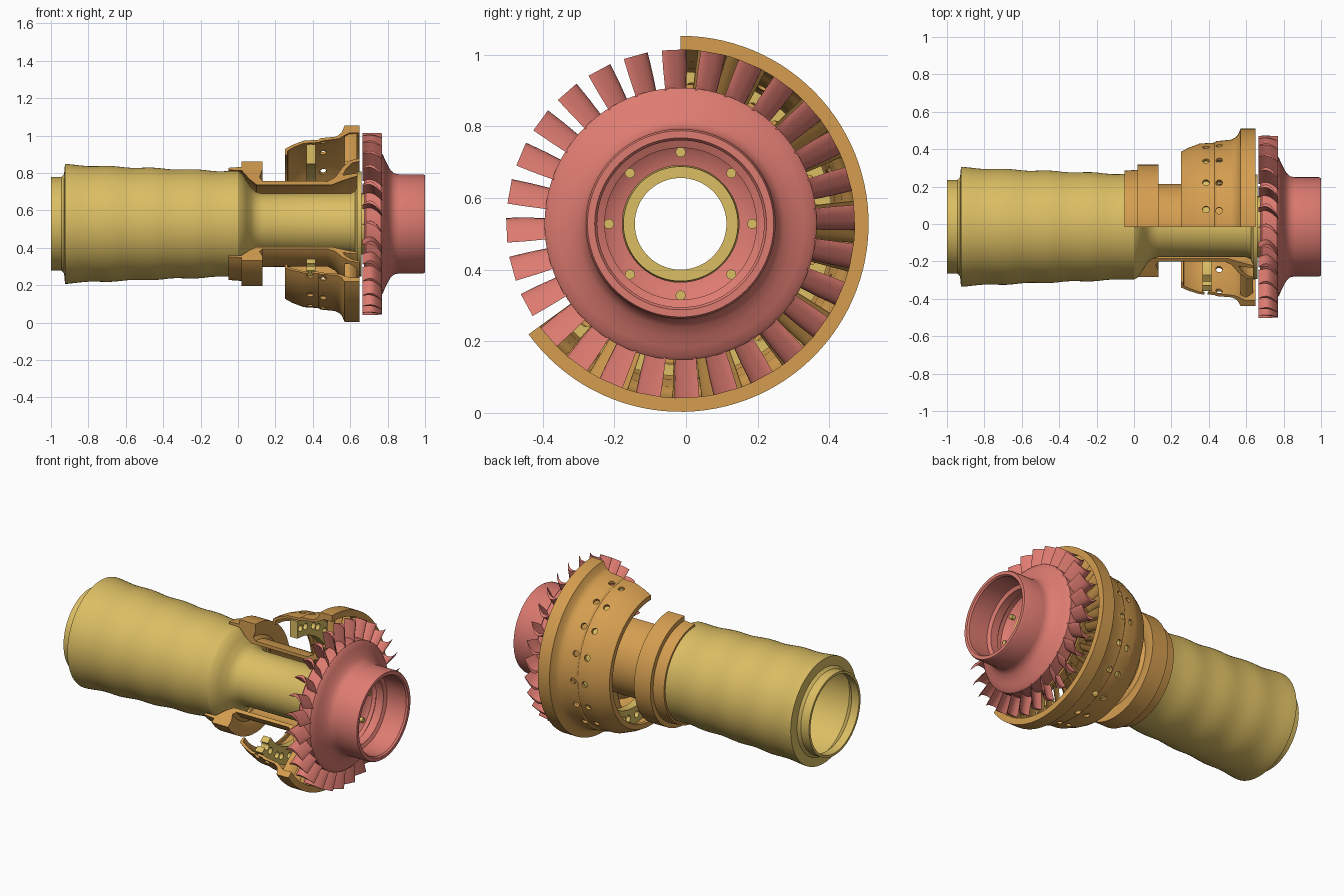
import bpy, bmesh, math
from mathutils import Vector

if "Cube" in bpy.data.objects:
    bpy.data.objects.remove(bpy.data.objects["Cube"], do_unlink=True)

CENTRE = Vector((0, -0.015, 0.528))
OPEN_START, OPEN_END = math.radians(-144), math.radians(90)   # casing sector


def material(name, rgb):
    m = bpy.data.materials.new(name)
    m.use_nodes = True
    m.diffuse_color = (*rgb, 1)
    m.node_tree.nodes["Principled BSDF"].inputs["Base Color"].default_value = (*rgb, 1)
    return m


YELLOW = material("sand yellow", (0.71, 0.515, 0.125))
ORANGE = material("warm orange", (0.66, 0.34, 0.08))
RED = material("salmon red", (0.73, 0.2, 0.165))


def finish(name, bm, mat, smooth=True):
    bmesh.ops.recalc_face_normals(bm, faces=bm.faces)
    mesh = bpy.data.meshes.new(name)
    bm.to_mesh(mesh)
    bm.free()
    ob = bpy.data.objects.new(name, mesh)
    bpy.context.collection.objects.link(ob)
    ob.location = CENTRE
    mesh.materials.append(mat)
    if smooth:
        shade(ob)
    return ob


def select(ob):
    bpy.ops.object.select_all(action='DESELECT')
    ob.select_set(True)
    bpy.context.view_layer.objects.active = ob


def shade(ob):
    select(ob)
    bpy.ops.object.shade_smooth_by_angle(angle=math.radians(32))


def polar(x, r, a):
    return Vector((x, r * math.cos(a), r * math.sin(a)))


def revolve(name, profile, mat, start=0.0, end=math.tau, steps=96, smooth=True):
    """Turn a closed (x, radius) outline about the engine axis."""
    full = abs(end - start - math.tau) < 1e-6
    bm = bmesh.new()
    count = steps if full else steps + 1
    rings = [[bm.verts.new(polar(x, r, start + (end - start) * i / steps))
              for x, r in profile] for i in range(count)]
    n = len(profile)
    for i in range(steps):
        a, b = rings[i], rings[(i + 1) % count]
        for j in range(n):
            k = (j + 1) % n
            bm.faces.new((a[j], a[k], b[k], b[j]))
    if not full:
        bm.faces.new(rings[0])
        bm.faces.new(rings[-1][::-1])
    return finish(name, bm, mat, smooth)


def sector(name, profile, mat, smooth=True):
    return revolve(name, profile, mat, OPEN_START, OPEN_END, 72, smooth)


def rods(name, places, radius, mat, smooth=True):
    """One mesh of short round rods, each running between two points."""
    bm = bmesh.new()
    for p, q in places:
        d = q - p
        rot = d.to_track_quat('Z', 'Y').to_matrix().to_4x4()
        rot.translation = (p + q) / 2
        bmesh.ops.create_cone(bm, cap_ends=True, segments=14, radius1=radius,
                              radius2=radius, depth=d.length, matrix=rot)
    return finish(name, bm, mat, smooth)


def cut(ob, cutter):
    cutter.hide_render = True
    mod = ob.modifiers.new("holes", 'BOOLEAN')
    mod.operation = 'DIFFERENCE'
    mod.solver = 'EXACT'
    mod.object = cutter
    select(ob)
    bpy.ops.object.modifier_apply(modifier=mod.name)
    bpy.data.objects.remove(cutter, do_unlink=True)
    shade(ob)


def blades(name, angles, x0, x1, r0, r1, bow, lean, thick, mat):
    """Ring of crescent-section blades, a little wider at the tip."""
    bm = bmesh.new()
    n = 8
    for a in angles:
        loops = []
        for r, scale in ((r0, 0.85), ((r0 + r1) / 2, 0.95), (r1, 1.0)):
            front, back = [], []
            for i in range(n + 1):
                t = i / n
                x = x0 + (x1 - x0) * t
                arch = math.sin(math.pi * t)
                mid = -bow * arch + lean * (t - 0.35)
                half = thick * (0.15 + arch) / 2
                front.append((x, (mid - half) * scale))
                back.append((x, (mid + half) * scale))
            radial, tangent = polar(0, 1, a), polar(0, 1, a + math.pi / 2)
            loops.append([bm.verts.new(radial * r + tangent * s + Vector((x, 0, 0)))
                          for x, s in front + back[::-1]])
        for low, high in zip(loops, loops[1:]):
            for j in range(len(low)):
                k = (j + 1) % len(low)
                bm.faces.new((low[j], low[k], high[k], high[j]))
        bm.faces.new(loops[0])
        bm.faces.new(loops[-1][::-1])
    return finish(name, bm, mat)


# Hollow rear barrel with gentle swells, necking into the long shaft
outer = [(-1, .235), (-1, .25), (-.945, .25), (-.93, .265), (-.925, .32), (-.91, .32)]
for i in range(1, 25):
    t = i / 24
    outer.append((-.91 + .91 * t, .316 - .036 * t + .003 * math.cos(t * 8 * math.pi)))
outer += [(.02, .27), (.045, .235), (.07, .195), (.095, .172), (.13, .162), (.60, .162)]
flange = [(.625, .175), (.635, .2), (.635, .28), (.66, .28), (.66, .165), (.74, .16)]
bore = [(.74, .128), (.12, .128), (.07, .16), (.03, .225), (-.02, .255),
        (-.9, .285), (-.95, .235)]
revolve("barrel_and_shaft", outer + flange + bore, YELLOW)

# Inner casing: stepped collar, narrow channel and flared tail
sector("inner_casing", [
    (-.05, .30), (.02, .305), (.02, .333), (.13, .333), (.13, .29), (.115, .25),
    (.13, .23), (.48, .228), (.52, .25), (.56, .305), (.60, .34), (.65, .35),
    (.65, .335), (.61, .325), (.575, .29), (.56, .26), (.65, .275), (.65, .26),
    (.57, .235), (.50, .208), (.10, .208), (.06, .24), (.02, .285), (-.05, .288)], ORANGE)

# Outer casing with curled front edge and heavy rear rim
shell = sector("outer_casing", [
    (.265, .365), (.25, .37), (.25, .40), (.29, .422), (.33, .437), (.35, .445),
    (.43, .45), (.44, .458), (.52, .466), (.54, .476), (.555, .49), (.57, .525),
    (.65, .525), (.65, .486), (.595, .486), (.565, .47), (.54, .455), (.45, .443),
    (.43, .435), (.35, .43), (.30, .41), (.266, .39)], ORANGE, False)
hole_angles = [math.radians(78 - 20 * i) for i in range(12)]
cut(shell, rods("shell_hole_cutter",
                [(polar(x, .415, a + s), polar(x, .50, a + s))
                 for a in hole_angles for x, s in ((.385, 0), (.455, .02))],
                .018, ORANGE, False))

# Burner ring inside the casing, pierced all round
burner = sector("burner_ring", [(.365, .32), (.365, .425), (.415, .425), (.415, .32)],
                YELLOW, False)
cut(burner, rods("burner_hole_cutter",
                 [(polar(.34, .375, a + s), polar(.44, .375, a + s))
                  for a in hole_angles for s in (0, .13)],
                 .02, YELLOW, False))

# Fixed guide vanes between the inner and outer casings
blades("guide_vanes", [math.radians(82 - 9.6 * i) for i in range(24)],
       .57, .635, .335, .49, .012, .03, .01, ORANGE)

# Turbine wheel: rim, swept face, front sleeve and inner web
revolve("turbine_wheel", [
    (.675, .20), (.675, .37), (.685, .38), (.765, .38), (.775, .37), (.785, .345),
    (.80, .315), (.815, .288), (.835, .27), (.86, .265), (.99, .265), (1.0, .26),
    (1.0, .24), (.99, .233), (.86, .233), (.85, .212), (.80, .212), (.79, .225),
    (.765, .225), (.745, .205), (.735, .163), (.70, .163)], RED)
blades("turbine_blades", [math.radians(92.6) + math.tau * i / 28 for i in range(28)],
       .665, .77, .372, .486, .034, .045, .016, RED)

# Bolts around the inner web
rods("web_bolts", [(polar(.72, .2, math.radians(90 + 45 * i)),
                    polar(.765, .2, math.radians(90 + 45 * i))) for i in range(8)],
     .014, YELLOW)
